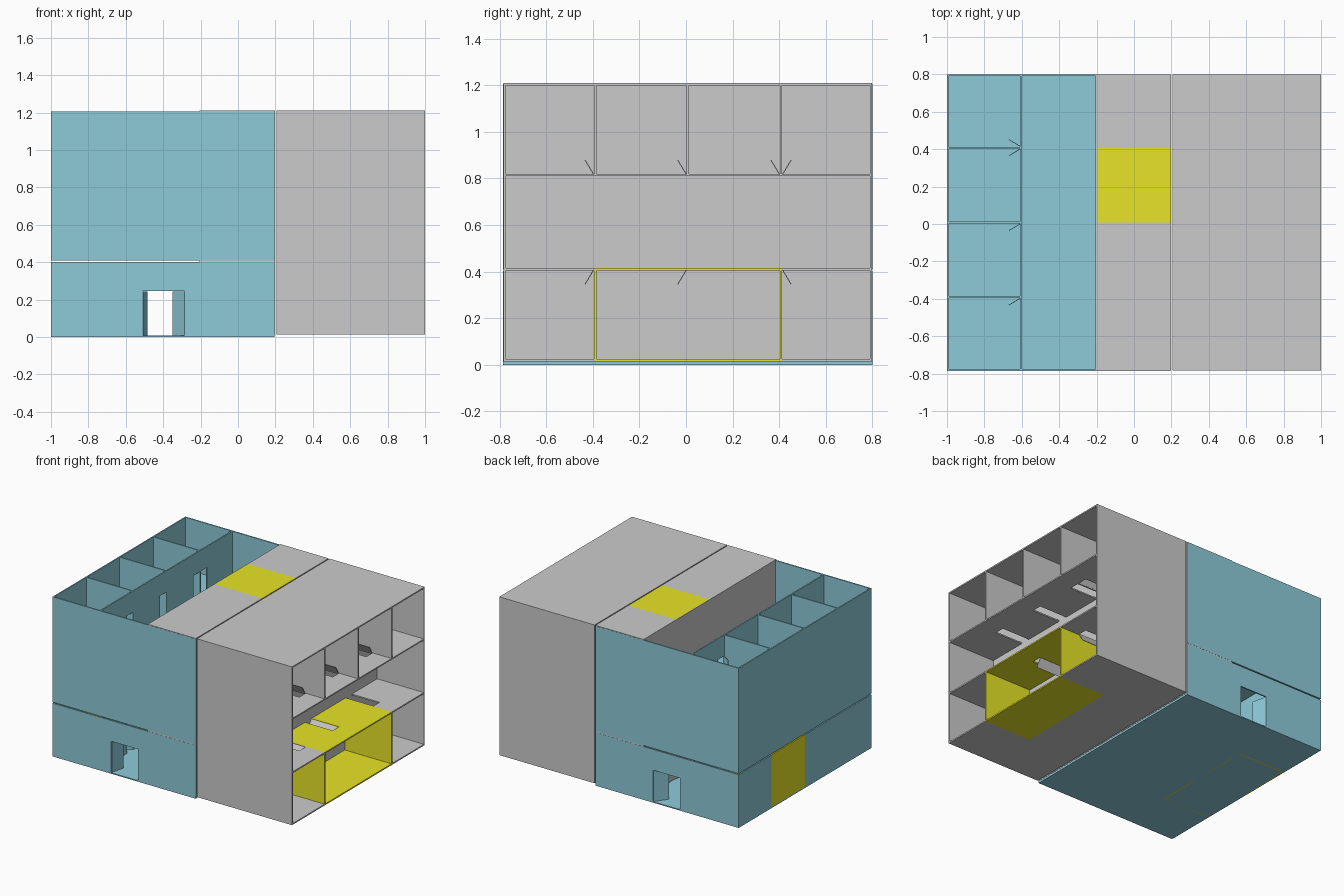
import bpy, bmesh
from math import radians
from mathutils import Matrix, Vector

if "Cube" in bpy.data.objects:
    bpy.data.objects.remove(bpy.data.objects["Cube"])

T = 0.01                                   # wall thickness
X0, X1 = -1.0, 0.195                       # block width
Y0, Y1 = -0.785, 0.80                      # block depth
INNER = (-0.605, -0.20)                    # corridor wall centres
PARTS = (-0.39, 0.008, 0.408)              # room partition centres
LEVELS = ((0.0, 0.402), (0.410, 0.807), (0.807, 1.205))
DOOR_W, DOOR_H = 0.075, 0.24
ENTRY = (-0.51, -0.285)


def material(name, rgb):
    m = bpy.data.materials.new(name)
    m.diffuse_color = (*rgb, 1)
    m.use_nodes = True
    m.node_tree.nodes["Principled BSDF"].inputs["Base Color"].default_value = m.diffuse_color
    return m


BLUE = material("blue", (0.27, 0.60, 0.70))
YELLOW = material("yellow", (0.80, 0.78, 0.02))


def box(x0, x1, y0, y1, z0, z1):
    """Axis-aligned box as a unit-cube matrix."""
    return (Matrix.Translation(((x0 + x1) / 2, (y0 + y1) / 2, (z0 + z1) / 2))
            @ Matrix.Diagonal((x1 - x0, y1 - y0, z1 - z0, 1)))


def leaf(hx, hy, angle, length, z0, z1):
    """Door leaf turned about its hinge."""
    return (Matrix.Translation((hx, hy, 0)) @ Matrix.Rotation(radians(angle), 4, 'Z')
            @ box(0, length, -0.002, 0.002, z0, z1))


def part(name, boxes, mat, frame):
    bm = bmesh.new()
    for m in boxes:
        bmesh.ops.create_cube(bm, size=1, matrix=m)
    me = bpy.data.meshes.new(name)
    bm.to_mesh(me)
    bm.free()
    ob = bpy.data.objects.new(name, me)
    ob.matrix_world = frame
    if mat:
        me.materials.append(mat)
    bpy.context.collection.objects.link(ob)


def pierced(x, ya, yb, z0, z1, doors):
    """Wall along y with door openings, as piers and lintels."""
    out, y = [], ya
    for d0, d1 in sorted(doors):
        if d0 < ya or d1 > yb:
            continue
        out.append(box(x - T/2, x + T/2, y, d0, z0, z1))
        out.append(box(x - T/2, x + T/2, d0, d1, z0 + DOOR_H, z1))
        y = d1
    out.append(box(x - T/2, x + T/2, y, yb, z0, z1))
    return out


def block(prefix, mat, frame, inset=0.0):
    ya, yb = Y0 + inset, Y1 - inset
    for n, (z0, z1) in enumerate(LEVELS):
        tag = f"{prefix}_level_{n + 1}_"
        part(tag + "floor", [box(X0, X1, ya, yb, z0, z0 + 0.008)], mat, frame)

        # front and back walls, with entries on the lowest level
        ends = []
        for y in (ya, yb - T):
            if n == 0:
                ends += [box(X0, ENTRY[0], y, y + T, z0, z1),
                         box(ENTRY[1], X1, y, y + T, z0, z1),
                         box(*ENTRY, y, y + T, z0 + 0.245, z1)]
            else:
                ends.append(box(X0, X1, y, y + T, z0, z1))
        part(tag + "end_walls", ends, mat, frame)
        if n == 0:
            part(tag + "entry_doors",
                 [leaf(h, y, s * a, 0.11, z0 + 0.008, 0.243)
                  for y, s in ((ya + T/2, 1), (yb - T/2, -1))
                  for h, a in ((ENTRY[0], 77), (ENTRY[1], 126))], mat, frame)

        # two rows of rooms either side of the corridor
        for row, (outer, inner, sx) in enumerate(((X0, INNER[0], -1), (X1 - T, INNER[1], 1))):
            rtag = tag + ("left_" if row == 0 else "right_")
            double = (n == 0 and row == 0) or (n == 2 and row == 1)
            xa, xb = sorted((outer + T/2, inner))
            doors = [(p - T/2 - DOOR_W, p - T/2, p - T/2, -1) for p in PARTS]
            if row == 1:                       # the double room needs one door only
                doors = doors[:2]
            doors.append((PARTS[2] + T/2, PARTS[2] + T/2 + DOOR_W, PARTS[2] + T/2, 1))
            holes = [d[:2] for d in doors]

            # outer and corridor walls, split so that a stretch can be yellow
            lo = PARTS[1] if row == 0 else PARTS[0]
            spans = [(ya, lo, mat), (lo, PARTS[2], YELLOW if double else mat), (PARTS[2], yb, mat)]
            for i, (a, b, m) in enumerate(spans):
                part(f"{rtag}outer_wall_{i}", [box(outer, outer + T, a, b, z0, z1)], m, frame)
            spans = [(ya, PARTS[0], mat), (PARTS[0], PARTS[2], YELLOW if double else mat),
                     (PARTS[2], yb, mat)]
            for i, (a, b, m) in enumerate(spans):
                part(f"{rtag}corridor_wall_{i}", pierced(inner, a, b, z0, z1, holes), m, frame)

            # partitions
            for i, p in enumerate(PARTS):
                if double and i == 1:
                    continue
                part(f"{rtag}partition_{i}", [box(xa, xb, p - T/2, p + T/2, z0, z1)],
                     YELLOW if double else mat, frame)

            # room doors ajar
            part(rtag + "room_doors",
                 [leaf(inner, h, (180 if sx < 0 else 0) - s * sx * -31 * 1.0, DOOR_W,
                       z0 + 0.008, z0 + DOOR_H - 0.002)
                  if sx > 0 else
                  leaf(inner, h, 180 - s * 31, DOOR_W, z0 + 0.008, z0 + DOOR_H - 0.002)
                  for _, _, h, s in doors], mat, frame)


# upright block, and the same block tipped on its side and pushed into it
block("upright", BLUE, Matrix.Identity(4))
block("tipped", None,
      Matrix.Translation((-0.205, 0, 0.21)) @ Matrix.Rotation(radians(90), 4, 'Y'), 0.001)
